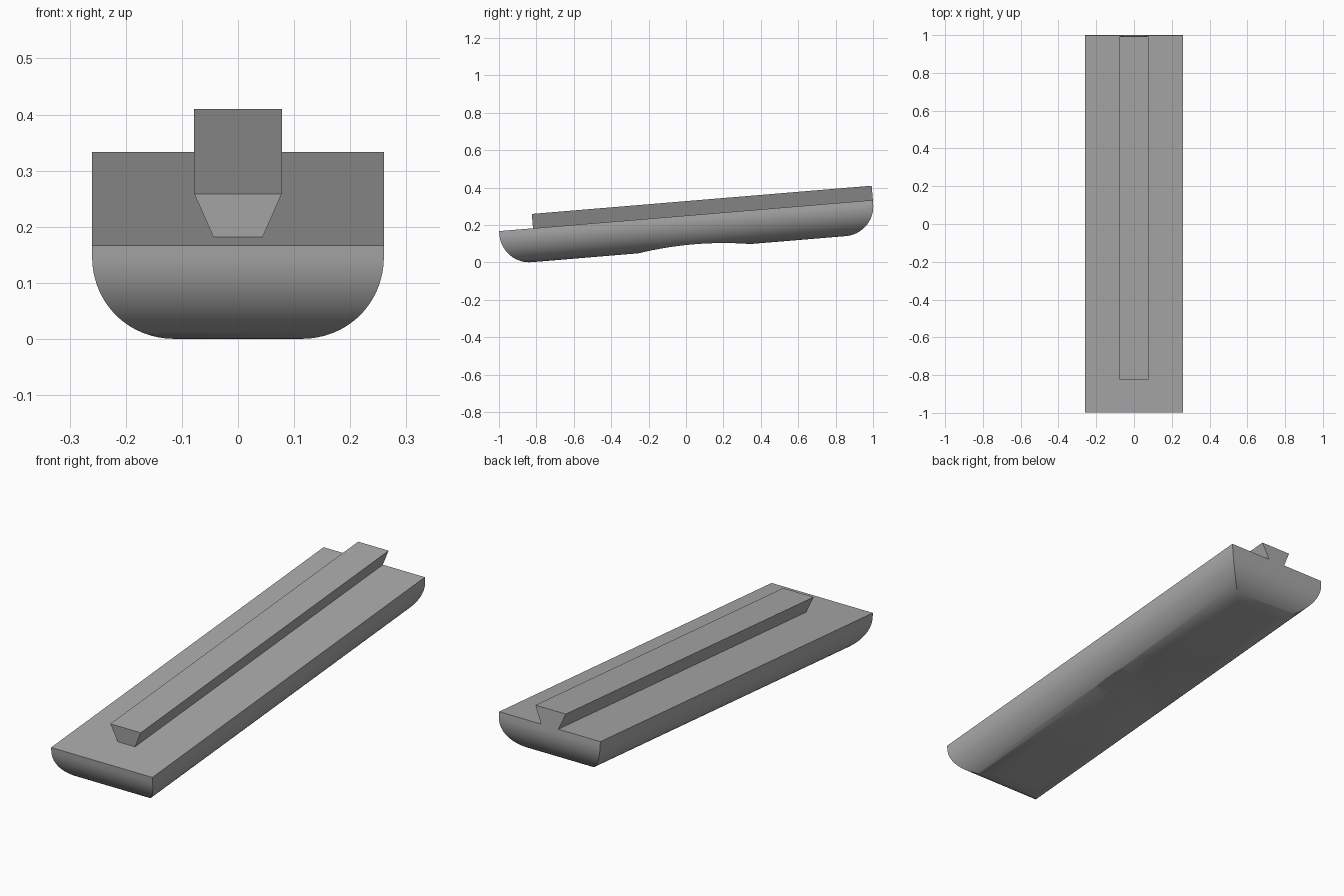
import bpy
import math
from mathutils import Matrix

cube = bpy.data.objects.get("Cube")
if cube:
    bpy.data.objects.remove(cube, do_unlink=True)

TILT = math.atan2(0.166, 2.0)
HALF_LEN, HALF_WID, DEPTH, RADIUS = 1.0025, 0.26, 0.18, 0.16
PLACE = Matrix.Translation((0, 0, 0.25)) @ Matrix.Rotation(TILT, 4, "X")

grey = bpy.data.materials.new("plain grey")
grey.use_nodes = True
grey.diffuse_color = (0.4, 0.4, 0.4, 1)
grey.node_tree.nodes["Principled BSDF"].inputs["Base Color"].default_value = (0.4, 0.4, 0.4, 1)


def extrude(name, profile, axis, start, end):
    """Prism of a closed (s, z) profile, swept along x or y."""
    def point(s, z, t):
        return (t, s, z) if axis == "x" else (s, t, z)
    n = len(profile)
    verts = [point(s, z, t) for t in (start, end) for s, z in profile]
    faces = [tuple(range(n)), tuple(reversed(range(n, 2 * n)))]
    faces += [(i, i + n, (i + 1) % n + n, (i + 1) % n) for i in range(n)]
    if axis == "x":
        faces = [tuple(reversed(f)) for f in faces]
    mesh = bpy.data.meshes.new(name)
    mesh.from_pydata(verts, [], faces)
    mesh.materials.append(grey)
    obj = bpy.data.objects.new(name, mesh)
    bpy.context.collection.objects.link(obj)
    obj.matrix_world = PLACE
    return obj


def rounded_tray(half, bottom=()):
    """Flat top, two rounded lower corners, optional points along the bottom."""
    steps = 24
    arc = [(RADIUS * math.cos(a), RADIUS * math.sin(a))
           for a in (math.pi / 2 * i / steps for i in range(steps + 1))]
    c, zc = half - RADIUS, RADIUS - DEPTH
    left = [(-c - x, zc - z) for x, z in arc]
    right = [(c + x, zc - z) for x, z in reversed(arc)]
    return [(-half, 0)] + left + list(bottom) + right + [(half, 0)]


# Body: lengthwise profile with an arched sole, trimmed by the rounded cross-section
arch = [(0.03 + 0.3 * t, 0.0235 * (1 - t * t) - DEPTH)
        for t in (i / 12 - 1 for i in range(25))]
body = extrude("body", rounded_tray(HALF_LEN, arch), "x", -0.4, 0.4)
trim = extrude("body_trim", rounded_tray(HALF_WID), "y", -1.2, 1.2)
# Raise the trim and the body's flat top is kept from the body alone
for v in trim.data.vertices:
    if v.co.z > -0.001:
        v.co.z = 0.1
trim.hide_render = True
cut = body.modifiers.new("trim", "BOOLEAN")
cut.operation = "INTERSECT"
cut.solver = "EXACT"
cut.object = trim
bpy.ops.object.select_all(action="DESELECT")
bpy.context.view_layer.objects.active = body
body.select_set(True)
bpy.context.view_layer.update()
bpy.ops.object.modifier_apply(modifier="trim")
bpy.data.objects.remove(trim, do_unlink=True)
bpy.ops.object.shade_smooth_by_angle(angle=math.radians(30))

# Dovetail rail along the top, flush with the back end
rail = [(-0.044, 0), (0.044, 0), (0.078, 0.077), (-0.078, 0.077)]
extrude("dovetail_rail", rail, "y", -0.821, HALF_LEN)
